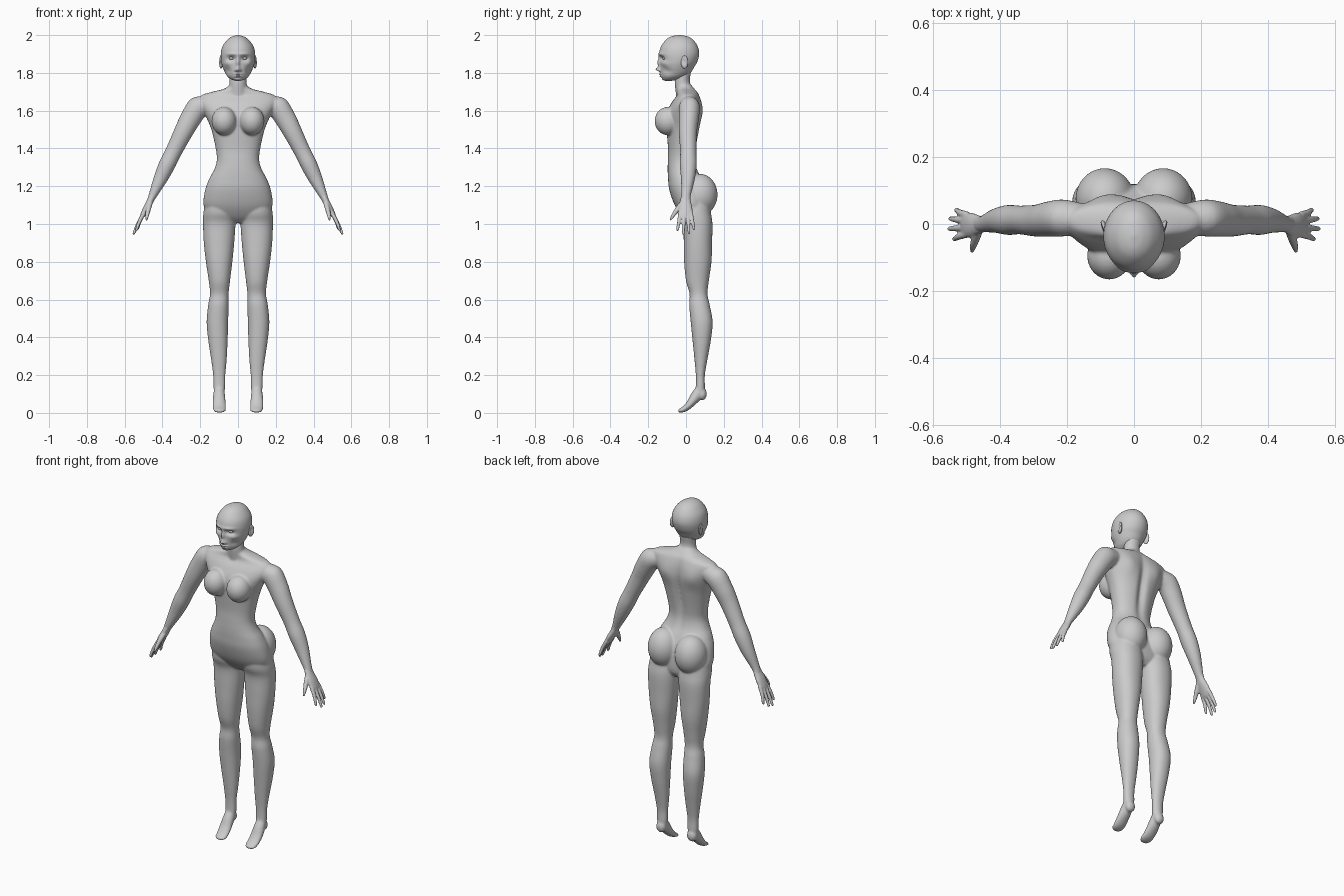
import bpy, bmesh, math
from mathutils import Vector, Matrix


def power(t, p):
    return math.copysign(abs(t) ** p, t)


def skin(bm, rings, n=32, sub=5, p=1.0):
    """Smooth closed skin through rings of (centre, half axis, half axis)."""
    rows, last = [], len(rings) - 1
    for i in range(last):
        four = [rings[min(max(i + k, 0), last)] for k in (-1, 0, 1, 2)]
        for s in range(sub + (i == last - 1)):
            t = s / sub
            w = ((-t + 2*t*t - t**3) / 2, (2 - 5*t*t + 3*t**3) / 2,
                 (t + 4*t*t - 3*t**3) / 2, (t**3 - t*t) / 2)
            c, u, v = (sum((four[k][j] * w[k] for k in range(4)), Vector()) for j in range(3))
            rows.append([bm.verts.new(c + u * power(math.cos(a), p) + v * power(math.sin(a), p))
                         for a in (2 * math.pi * q / n for q in range(n))])
    faces = [bm.faces.new((a[q], a[(q+1) % n], b[(q+1) % n], b[q]))
             for a, b in zip(rows, rows[1:]) for q in range(n)]
    faces += [bm.faces.new(rows[0]), bm.faces.new(rows[-1])]
    bmesh.ops.recalc_face_normals(bm, faces=faces)
    return [v for r in rows for v in r]


def slices(bm, table, side=1, **kw):
    """Level cross-sections: (z, x from, x to, y front, y back)."""
    return skin(bm, [(Vector((side * (a + b) / 2, (f + k) / 2, z)), Vector(((b - a) / 2, 0, 0)),
                      Vector((0, (k - f) / 2, 0))) for z, a, b, f, k in table], **kw)


def tube(bm, table, axis, side=1, **kw):
    """Limb along a path: (x, y, z, radius along axis, other radius)."""
    pts = [Vector((side * r[0], r[1], r[2])) for r in table]
    rings = []
    for i, r in enumerate(table):
        t = pts[min(i + 1, len(pts) - 1)] - pts[max(i - 1, 0)]
        u = (axis - t * axis.dot(t) / t.length_squared).normalized()
        rings.append((pts[i], u * r[3], t.cross(u).normalized() * r[4]))
    return skin(bm, rings, **kw)


def ball(bm, c, r, turn=0):
    m = Matrix.Translation(c) @ Matrix.Rotation(turn, 4, 'Z') @ Matrix.Diagonal((*r, 1))
    return bmesh.ops.create_uvsphere(bm, u_segments=32, v_segments=20, radius=1, matrix=m)['verts']


def sculpt(verts, dabs):
    """Push vertices softly: (centre, reach, push), repeated on both sides."""
    for c, r, d in dabs:
        for s in ((1, -1) if c[0] else (1,)):
            cc, dd = Vector((s * c[0], c[1], c[2])), Vector((s * d[0], d[1], d[2]))
            for v in verts:
                q = sum(((v.co[k] - cc[k]) / r[k]) ** 2 for k in range(3))
                if q < 9:
                    v.co += dd * math.exp(-q)


def finish(name, bm, voxel=0, smooth=0):
    me = bpy.data.meshes.new(name)
    bm.to_mesh(me)
    bm.free()
    me.polygons.foreach_set('use_smooth', [True] * len(me.polygons))
    ob = bpy.data.objects.new(name, me)
    bpy.context.collection.objects.link(ob)
    if voxel:
        m = ob.modifiers.new('fuse', 'REMESH')
        m.mode, m.voxel_size, m.use_smooth_shade = 'VOXEL', voxel, True
        m = ob.modifiers.new('soften', 'SMOOTH')
        m.factor, m.iterations = 0.5, smooth
    return ob


X, Y = Vector((1, 0, 0)), Vector((0, 1, 0))

# torso: level slices from crotch to neck base, (z, half width, front, back)
body = bmesh.new()
torso = [(1.005, .09, .02, .09), (1.04, .15, -.02, .115), (1.1, .182, -.06, .12),
         (1.18, .174, -.088, .11), (1.24, .152, -.095, .085), (1.29, .125, -.097, .06),
         (1.34, .112, -.096, .05), (1.4, .118, -.095, .055), (1.5, .141, -.103, .072),
         (1.58, .175, -.105, .083), (1.64, .205, -.078, .08), (1.68, .195, -.05, .07),
         (1.7, .135, -.047, .06), (1.715, .075, -.05, .047), (1.735, .045, -.05, .03)]
tv = slices(body, [(z, -w, w, f, k) for z, w, f, k in torso], n=80, p=.9)
# spine groove, shoulder blades, collar hollow
sculpt(tv, [((0, .07, 1.48), (.022, .06, .17), (0, -.02, 0)),
            ((.09, .08, 1.6), (.05, .05, .06), (0, .012, 0)),
            ((0, -.06, 1.69), (.025, .04, .02), (0, .008, 0))])
# neck
slices(body, [(1.84, -.045, .045, -.045, .035), (1.79, -.045, .045, -.055, .024),
              (1.75, -.045, .045, -.06, .021), (1.7, -.052, .052, -.055, .04),
              (1.66, -.06, .06, -.05, .05)])

leg = [(1.13, .03, .17, -.04, .12), (1.06, .01, .183, -.035, .132), (1.0, .013, .185, -.015, .14),
       (.9, .02, .181, -.012, .138), (.8, .03, .17, -.01, .135), (.7, .042, .155, 0, .121),
       (.63, .05, .148, .019, .114), (.57, .05, .158, .017, .126), (.48, .052, .166, .025, .141),
       (.38, .055, .157, .035, .131), (.28, .06, .142, .045, .113), (.2, .067, .132, .052, .1),
       (.14, .068, .13, .052, .1), (.1, .072, .127, .045, .1)]
foot = [(.1, .075, .13, .026, .022), (.1, .054, .09, .032, .029), (.1, .026, .052, .035, .022),
        (.098, -.002, .025, .035, .017), (.097, -.026, .013, .032, .012), (.097, -.042, .009, .018, .007)]
arm = [(.15, .015, 1.635, .045, .045), (.21, .018, 1.617, .055, .06), (.25, .015, 1.56, .053, .056),
       (.29, .01, 1.485, .048, .05), (.34, .012, 1.385, .043, .044), (.375, .012, 1.315, .045, .044),
       (.41, .01, 1.24, .037, .037), (.452, 0, 1.15, .025, .022), (.468, 0, 1.115, .026, .017)]
palm = [(.445, 0, 1.165, .02, .016), (.465, -.003, 1.12, .029, .018), (.487, -.003, 1.08, .037, .017),
        (.505, -.003, 1.045, .036, .013), (.511, -.003, 1.033, .03, .008)]
# fingers: knuckle y and tip position
fingers = [(-.03, .54, -.045, .962), (-.011, .554, -.014, .944),
           (.009, .551, .016, .948), (.026, .534, .042, .968)]

for s, label in ((1, 'left'), (-1, 'right')):
    # legs, feet, heels, arms, bust and seat, fused into the body
    slices(body, leg, side=s, n=40, p=.93)
    tube(body, foot, X, side=s)
    ball(body, (s * .1, .086, .1), (.029, .024, .034))
    tube(body, arm, Y, side=s)
    ball(body, (s * .074, -.095, 1.545), (.066, .071, .075))
    ball(body, (s * .087, .075, 1.155), (.088, .092, .11))
    # hand with fingers and thumb
    hand = bmesh.new()
    tube(hand, palm, Y, side=s)
    for y, tx, ty, tz in fingers:
        mid = ((.497 + tx) / 2 + .004, (y + ty) / 2, (1.06 + tz) / 2)
        tube(hand, [(.497, y, 1.06, .011, .011), (*mid, .0095, .0095),
                    (tx - .003, ty, tz + .008, .007, .007), (tx, ty, tz, .003, .003)], Y, side=s, n=16)
    tube(hand, [(.463, -.012, 1.12, .014, .014), (.473, -.042, 1.082, .014, .013),
                (.481, -.067, 1.047, .01, .01), (.484, -.083, 1.02, .005, .005)], Y, side=s, n=16)
    finish('hand_' + label, hand, .004, 3)
    # ear with hollowed shell
    ear = bmesh.new()
    ev = ball(ear, (s * .09, -.008, 1.857), (.009, .02, .034), turn=-s * .3)
    sculpt(ev, [((.1, -.01, 1.862), (.02, .009, .016), (-.008, 0, 0))])
    finish('ear_' + label, ear)
    # eyeball
    eye = bmesh.new()
    ball(eye, (s * .033, -.112, 1.878), (.015, .013, .009))
    finish('eye_' + label, eye)
finish('body', body, .0055, 8)

# head: level slices, then sculpted face
head = bmesh.new()
skull = [(2.0, .004, -.04, -.03), (1.993, .03, -.077, .008), (1.975, .057, -.106, .038),
         (1.94, .082, -.132, .062), (1.9, .091, -.142, .07), (1.86, .089, -.138, .06),
         (1.83, .081, -.136, .043), (1.8, .068, -.134, .025), (1.78, .055, -.13, .0),
         (1.766, .037, -.122, -.035), (1.758, .013, -.108, -.075)]
hv = slices(head, [(z, -w, w, f, k) for z, w, f, k in skull], n=128, sub=9)
sculpt(hv, [((.034, -.13, 1.876), (.022, .04, .013), (0, .017, 0)),      # eye sockets
            ((.034, -.135, 1.9), (.03, .04, .008), (0, -.006, 0)),       # brows
            ((0, -.14, 1.855), (.009, .05, .028), (0, -.014, 0)),        # nose bridge
            ((0, -.14, 1.819), (.011, .05, .012), (0, -.022, 0)),        # nose tip
            ((.012, -.135, 1.814), (.007, .04, .007), (0, -.009, 0)),    # nostrils
            ((0, -.135, 1.793), (.022, .04, .005), (0, -.009, 0)),       # upper lip
            ((0, -.135, 1.781), (.02, .04, .005), (0, -.009, 0)),        # lower lip
            ((0, -.122, 1.764), (.02, .03, .007), (0, -.006, 0)),        # chin
            ((.055, -.11, 1.85), (.02, .04, .014), (.003, -.004, 0)),    # cheekbones
            ((.055, -.1, 1.812), (.02, .04, .018), (-.005, .004, 0))])   # cheeks
finish('head', head)
